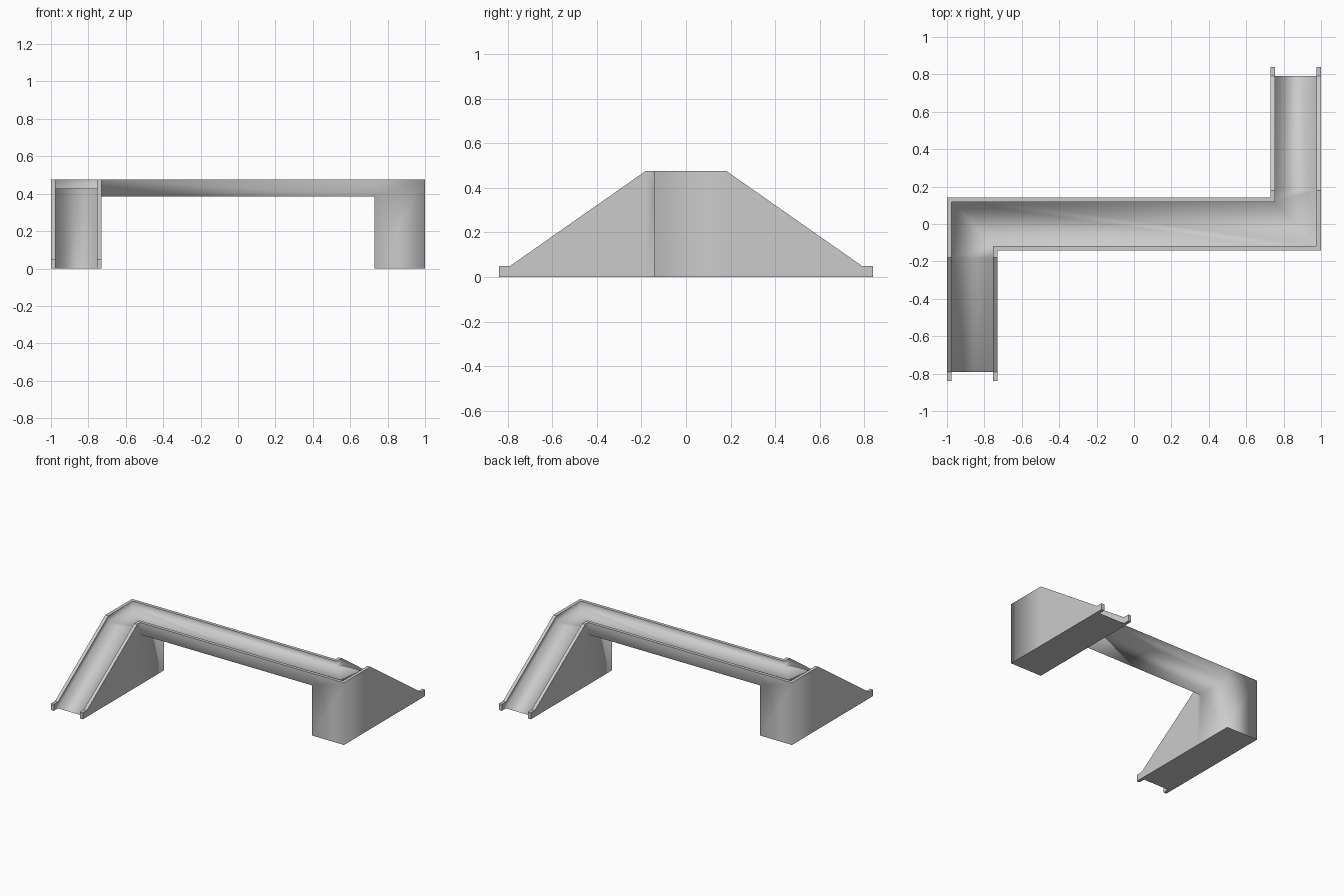
import bpy
import bmesh

if "Cube" in bpy.data.objects:
    bpy.data.objects.remove(bpy.data.objects["Cube"], do_unlink=True)

# Main sizes
HALF, INNER, SIDE = 1.0, 0.73, 0.143      # support outer/inner x, bridge half width
TIP, FOOT, CREST = 0.84, 0.79, 0.18       # y stations along each ramp
TOP, LIP, UNDER, WALL = 0.477, 0.05, 0.385, 0.025
FLOOR = TOP - LIP

grey = bpy.data.materials.new("light_grey")
grey.use_nodes = True
colour = (0.6, 0.6, 0.6, 1)
grey.diffuse_color = colour
grey.node_tree.nodes["Principled BSDF"].inputs["Base Color"].default_value = colour

# Plan path of one parapet: up a ramp, over the bridge, down the other ramp
outer = [(-HALF, -TIP), (-HALF, -FOOT), (-HALF, -CREST), (-HALF, SIDE),
         (-INNER, SIDE), (INNER, SIDE), (INNER, CREST), (INNER, FOOT), (INNER, TIP)]
inner = [(x if i == 4 else x + WALL, y - WALL if 3 <= i <= 5 else y)
         for i, (x, y) in enumerate(outer)]
last = len(outer) - 1
top = [LIP if i in (0, 1, last - 1, last) else TOP for i in range(last + 1)]
deck = [0 if t == LIP else FLOOR for t in top]

bm = bmesh.new()
cache = {}


def face(points, smooth=True):
    """Add a face, sharing vertices; flat faces keep sharp borders."""
    verts = []
    for p in points:
        key = tuple(round(c, 4) + 0.0 for c in p)
        if key not in cache:
            cache[key] = bm.verts.new(key)
        if cache[key] not in verts:
            verts.append(cache[key])
    f = bm.faces.new(verts)
    f.smooth = True
    if not smooth:
        for e in f.edges:
            e.smooth = False


def spot(path, i, z, turn=1):
    return (turn * path[i][0], turn * path[i][1], z)


for turn in (1, -1):
    def out(i, z):
        return spot(outer, i, z, turn)

    def inn(i, z):
        return spot(inner, i, z, turn)

    def far_out(i, z):
        return spot(outer, last - i, z, -turn)

    def far_in(i, z):
        return spot(inner, last - i, z, -turn)

    for i in range(last):
        j = i + 1
        # Parapet cap and inner wall
        face([out(i, top[i]), out(j, top[j]), inn(j, top[j]), inn(i, top[i])], False)
        face([inn(i, deck[i]), inn(j, deck[j]), inn(j, top[j]), inn(i, top[i])])
        # Outer wall, full height on supports and shallow on the bridge
        if i == 4:
            face([out(i, UNDER), out(j, UNDER), out(j, top[j]), out(i, top[i])])
        else:
            a = [out(i, UNDER)] if i == 5 else []
            b = [out(j, UNDER)] if j == 4 else []
            face([out(i, 0), out(j, 0)] + b + [out(j, top[j]), out(i, top[i])] + a)

    # Parapet ends and feet
    for end, foot in ((0, 1), (last, last - 1)):
        face([out(end, 0), inn(end, 0), inn(end, LIP), out(end, LIP)], False)
        face([out(end, 0), out(foot, 0), inn(foot, 0), inn(end, 0)], False)

    # Support base and the support face under the bridge
    face([out(i, 0) for i in (1, 2, 3, 4)] + [far_out(i, 0) for i in (3, 2, 1)]
         + [far_in(1, 0), inn(1, 0)], False)
    face([out(4, 0), out(4, UNDER), far_out(3, UNDER), far_out(3, 0)])

# Walkway floor from ramp foot to ramp foot
for i in range(1, last - 1):
    j = i + 1
    face([spot(inner, i, deck[i]), spot(inner, j, deck[j]),
          spot(inner, last - j, deck[j], -1), spot(inner, last - i, deck[i], -1)])

# Bridge underside
face([spot(outer, 4, UNDER), spot(outer, 5, UNDER),
      spot(outer, 4, UNDER, -1), spot(outer, 5, UNDER, -1)])

bmesh.ops.recalc_face_normals(bm, faces=bm.faces[:])
mesh = bpy.data.meshes.new("footbridge")
bm.to_mesh(mesh)
bm.free()
mesh.materials.append(grey)
bridge = bpy.data.objects.new("footbridge", mesh)
bpy.context.collection.objects.link(bridge)
